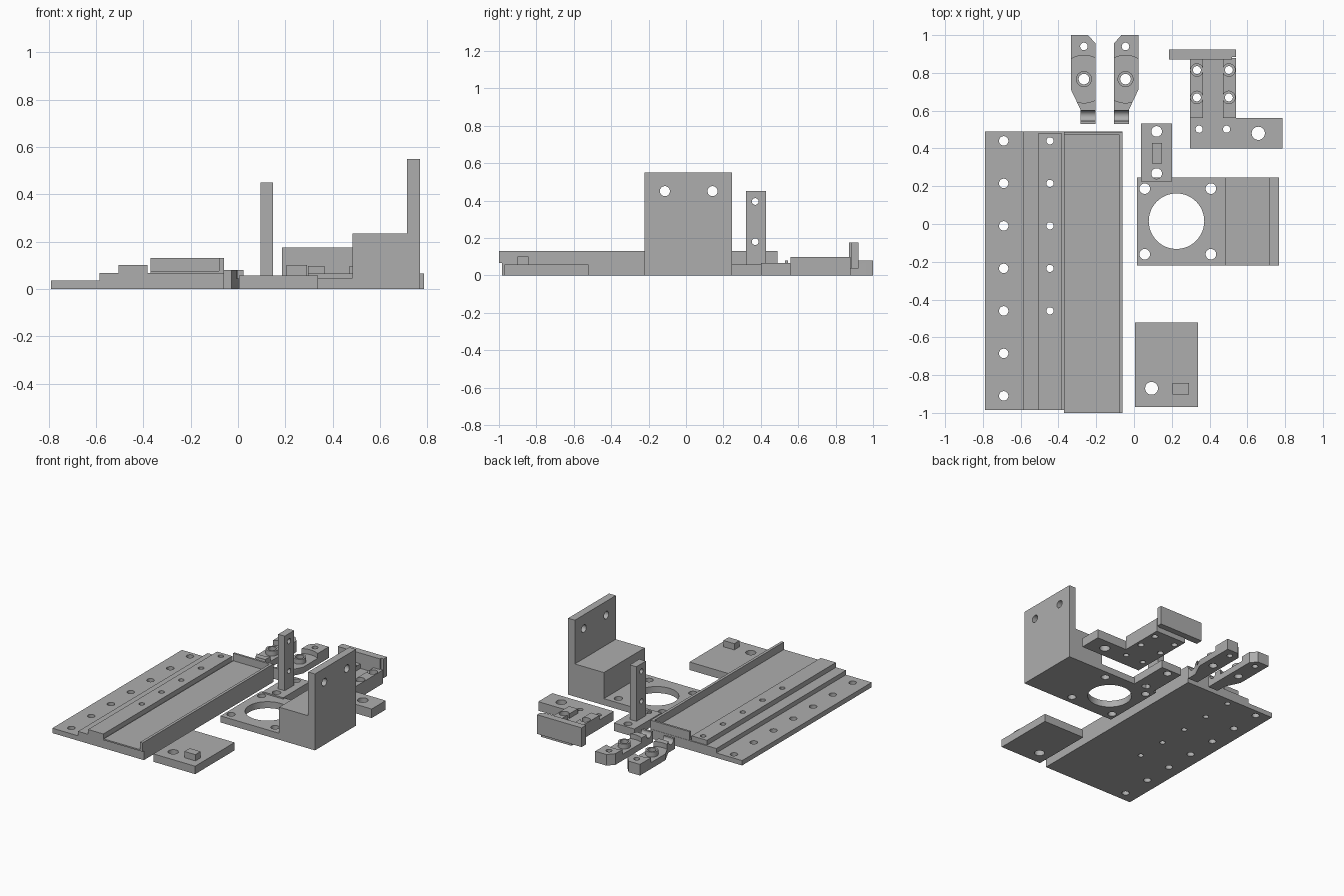
import bpy
import bmesh
from math import pi
from mathutils import Matrix, Vector

if "Cube" in bpy.data.objects:
    bpy.data.objects.remove(bpy.data.objects["Cube"])

grey = bpy.data.materials.new("plain grey")
grey.use_nodes = True
COLOUR = (0.42, 0.42, 0.42, 1)
grey.diffuse_color = COLOUR
grey.node_tree.nodes["Principled BSDF"].inputs["Base Color"].default_value = COLOUR


def finish(name, bm):
    bmesh.ops.recalc_face_normals(bm, faces=bm.faces)
    mesh = bpy.data.meshes.new(name)
    bm.to_mesh(mesh)
    bm.free()
    mesh.materials.append(grey)
    ob = bpy.data.objects.new(name, mesh)
    bpy.context.scene.collection.objects.link(ob)
    return ob


def prism(name, outline, lo, hi, axis="z"):
    """Extrude an outline: xy along z, or xz along y."""
    bm = bmesh.new()
    place = (lambda a, b: (a, b, lo)) if axis == "z" else (lambda a, b: (a, lo, b))
    face = bm.faces.new([bm.verts.new(place(a, b)) for a, b in outline])
    grown = bmesh.ops.extrude_face_region(bm, geom=[face])["geom"]
    move = Vector((0, 0, hi - lo)) if axis == "z" else Vector((0, hi - lo, 0))
    bmesh.ops.translate(bm, vec=move, verts=[v for v in grown if isinstance(v, bmesh.types.BMVert)])
    return finish(name, bm)


def box(name, x, y, z):
    return prism(name, [(x[0], y[0]), (x[1], y[0]), (x[1], y[1]), (x[0], y[1])], *z)


def cylinder(name, centre, radius, depth, axis="z", sides=32):
    bm = bmesh.new()
    turn = Matrix.Rotation(pi / 2, 4, "Y") if axis == "x" else Matrix()
    bmesh.ops.create_cone(bm, cap_ends=True, segments=sides, radius1=radius, radius2=radius,
                          depth=depth, matrix=Matrix.Translation(centre) @ turn)
    return finish(name, bm)


def combine(ob, tool, operation="DIFFERENCE"):
    """Apply a boolean and remove the tool."""
    mod = ob.modifiers.new("boolean", "BOOLEAN")
    mod.operation, mod.solver, mod.object = operation, "EXACT", tool
    graph = bpy.context.evaluated_depsgraph_get()
    mesh = bpy.data.meshes.new_from_object(ob.evaluated_get(graph))
    ob.modifiers.clear()
    ob.data = mesh
    mesh.name = ob.name
    bpy.data.objects.remove(tool)


def drill(ob, points, radius, axis="z"):
    for p in points:
        combine(ob, cylinder("cutter", p, radius, 0.6 if axis == "z" else 0.3, axis))


def bore(ob, points, radius, floor):
    for x, y in points:
        combine(ob, cylinder("cutter", (x, y, floor + 0.1), radius, 0.2, sides=48))


def flat(points):
    return [(x, y, 0) for x, y in points]


# Stepped rail base with a raised strip
rail = prism("rail_base", [(-0.79, 0), (-0.06, 0), (-0.06, 0.067), (-0.585, 0.067),
                           (-0.585, 0.035), (-0.79, 0.035)], -0.985, 0.49, "y")
strip = box("rail_strip", (-0.505, -0.383), (-0.985, 0.483), (0.067, 0.102))
rows = [0.44 - 0.225 * i for i in range(7)]
drill(rail, [(-0.69, y, 0) for y in rows], 0.025)
for part in (rail, strip):
    drill(part, [(-0.445, y, 0) for y in rows[:5]], 0.019)

# Tray with a side wall and an end wall
tray = prism("tray", [(-0.37, 0.066), (-0.06, 0.066), (-0.06, 0.13), (-0.08, 0.13),
                      (-0.08, 0.076), (-0.37, 0.076)], -1.0, 0.488, "y")
box("tray_end_wall", (-0.37, -0.08), (0.473, 0.488), (0.07, 0.13))

# Stop plate with a small block
stop = box("stop_plate", (0.005, 0.338), (-0.97, -0.522), (0, 0.057))
drill(stop, [(0.093, -0.87, 0)], 0.034)
box("stop_block", (0.205, 0.292), (-0.902, -0.842), (0.05, 0.102))

# Motor mount
mount = prism("motor_mount", [(0.015, 0), (0.768, 0), (0.768, 0.55), (0.714, 0.55), (0.714, 0.235),
                              (0.483, 0.235), (0.483, 0.047), (0.015, 0.047)], -0.221, 0.245, "y")
bore(mount, [(0.225, 0.015)], 0.147, -0.05)
drill(mount, flat((x, y) for x in (0.057, 0.407) for y in (0.187, -0.16)), 0.028)
drill(mount, [(0.74, y, 0.45) for y in (-0.113, 0.142)], 0.027, "x")

# Upright post on its foot plate
foot = box("post_foot", (0.038, 0.202), (0.226, 0.532), (0, 0.057))
drill(foot, flat([(0.12, 0.49), (0.12, 0.267)]), 0.028)
post = box("post", (0.096, 0.148), (0.32, 0.428), (0.05, 0.45))
drill(post, [(0.12, 0.37, z) for z in (0.18, 0.395)], 0.018, "x")

# Channel bracket with side arm and back wall
channel = prism("bracket_channel", [(0.296, 0), (0.54, 0), (0.54, 0.098), (0.47, 0.098), (0.47, 0.065),
                                    (0.365, 0.065), (0.365, 0.098), (0.296, 0.098)], 0.56, 0.88, "y")
seats = [(x, y) for x in (0.333, 0.502) for y in (0.67, 0.815)]
bore(channel, seats, 0.033, 0.06)
drill(channel, flat(seats), 0.021)
arm = box("bracket_arm", (0.296, 0.785), (0.4, 0.56), (0, 0.065))
drill(arm, flat([(0.345, 0.502), (0.49, 0.502)]), 0.019)
drill(arm, [(0.658, 0.48, 0)], 0.035)
prism("bracket_wall", [(0.185, 0.872), (0.52, 0.872), (0.52, 0.885), (0.54, 0.885),
                       (0.54, 0.923), (0.185, 0.923)], 0.037, 0.175)

# Mirrored pair of hooked clamps
for side, name in ((-1, "right_clamp"), (1, "left_clamp")):
    def at(d, y):
        return (-0.155 + side * d, y)
    clamp = prism(name, [at(0.048, 0.955), at(0.088, 1.0), at(0.178, 1.0), at(0.178, 0.71),
                         at(0.128, 0.605), at(0.128, 0.53), at(0.048, 0.53)], 0, 0.08)
    pivot = at(0.11, 0.767)
    bore(clamp, [pivot], 0.126, 0.045)
    combine(clamp, cylinder("boss", (*pivot, 0.05), 0.042, 0.06), "UNION")
    drill(clamp, [(*pivot, 0)], 0.028)
    drill(clamp, [(*at(0.11, 0.94), 0)], 0.02)
    combine(clamp, cylinder("cutter", (*at(0.09, 0.573), 0.075), 0.028, 0.3, "x"))

# Smooth bores, sharp edges
bpy.ops.object.select_all(action="DESELECT")
for ob in bpy.context.scene.objects:
    if ob.type == "MESH":
        ob.select_set(True)
        bpy.context.view_layer.objects.active = ob
bpy.ops.object.shade_smooth_by_angle(angle=pi / 6)
